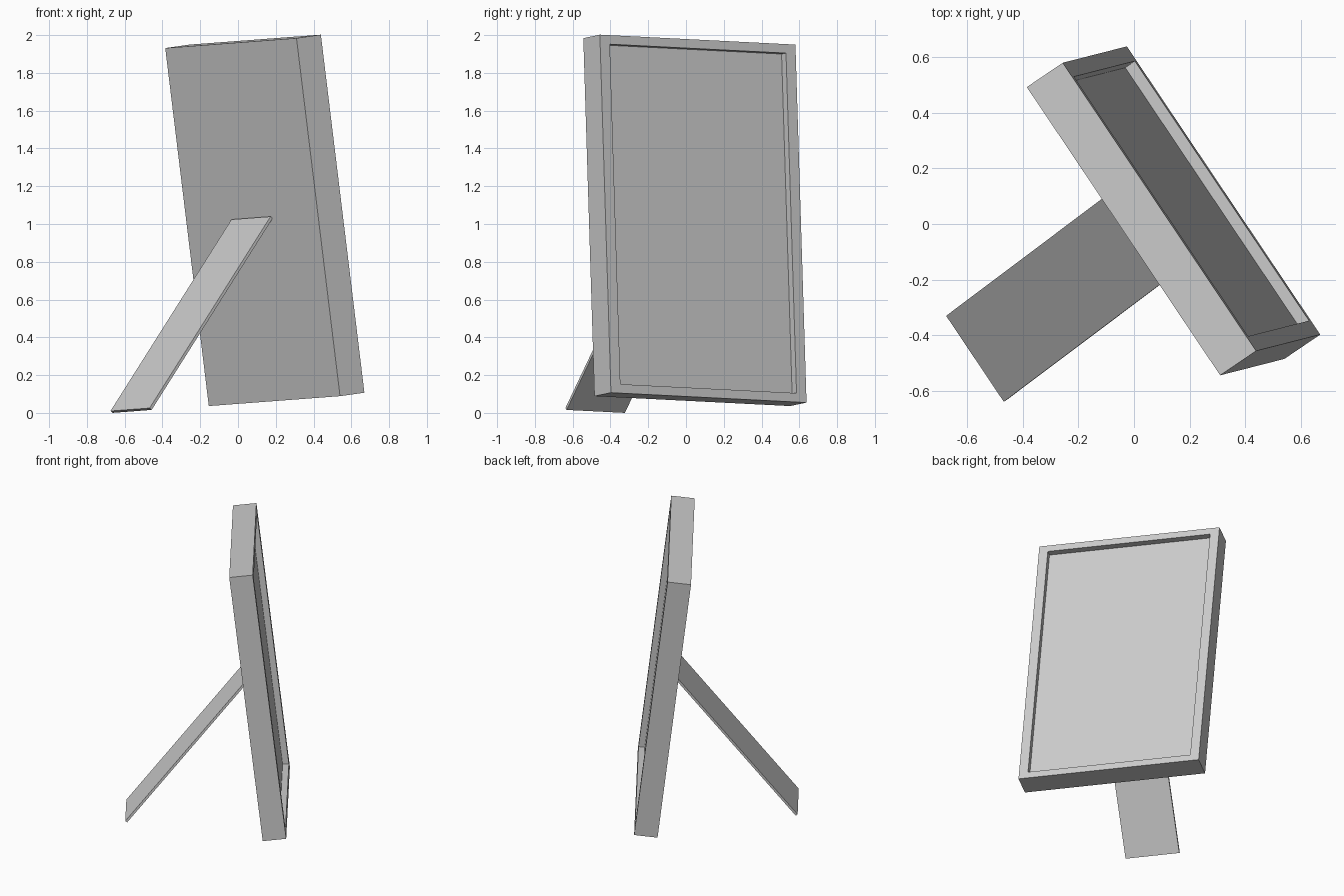
import bpy, bmesh
from mathutils import Matrix, Vector

if "Cube" in bpy.data.objects:
    bpy.data.objects.remove(bpy.data.objects["Cube"])

# Shared sideways axis of frame and stand
SIDE = Vector((-0.557, 0.83, -0.042)).normalized()


def axes(up):
    """Matrix with x = SIDE, y = up, z = outward normal."""
    n = SIDE.cross(up).normalized()
    v = n.cross(SIDE).normalized()
    return Matrix((SIDE, v, n)).transposed().to_4x4()


def loft_rects(name, rects, matrix):
    """Closed solid through a chain of (half width, half height, depth) rectangles."""
    bm = bmesh.new()
    loops = []
    for hx, hy, z in rects:
        loops.append([bm.verts.new((sx * hx, sy * hy, z))
                      for sx, sy in ((-1, -1), (1, -1), (1, 1), (-1, 1))])
    bm.faces.new(loops[0][::-1])
    for a, b in zip(loops, loops[1:]):
        for i in range(4):
            j = (i + 1) % 4
            bm.faces.new((a[i], a[j], b[j], b[i]))
    bm.faces.new(loops[-1])
    bm.transform(matrix)
    bmesh.ops.recalc_face_normals(bm, faces=bm.faces)
    mesh = bpy.data.meshes.new(name)
    bm.to_mesh(mesh)
    bm.free()
    obj = bpy.data.objects.new(name, mesh)
    bpy.context.collection.objects.link(obj)
    return obj


# Leaning frame with a recessed picture panel
W, H, D = 0.624, 0.955, 0.157
RIM_X, RIM_Y, RECESS = 0.062, 0.048, 0.042
frame_mat = Matrix.Translation((0.0775, 0.0035, 1.010)) @ axes(Vector((-0.12, -0.032, 0.993)))
loft_rects("picture_frame", [
    (W, H, 0),
    (W, H, D),
    (W - RIM_X, H - RIM_Y, D),
    (W - RIM_X, H - RIM_Y, D - RECESS),
], frame_mat)

# Thin easel leg propping the back
LEG_W, LEG_L, LEG_T = 0.372, 1.292, 0.016
leg_axes = axes(Vector((0.496, 0.372, 0.785)))
side, up, out = (leg_axes.col[i].to_3d() for i in range(3))
foot = Vector((-0.675, -0.33, 0.010))
centre = foot + up * LEG_L / 2 - side * LEG_W / 2
if out.z < 0:
    depth = (0, LEG_T)
else:
    depth = (-LEG_T, 0)
loft_rects("back_leg", [(LEG_W / 2, LEG_L / 2, z) for z in depth],
           Matrix.Translation(centre) @ leg_axes)
